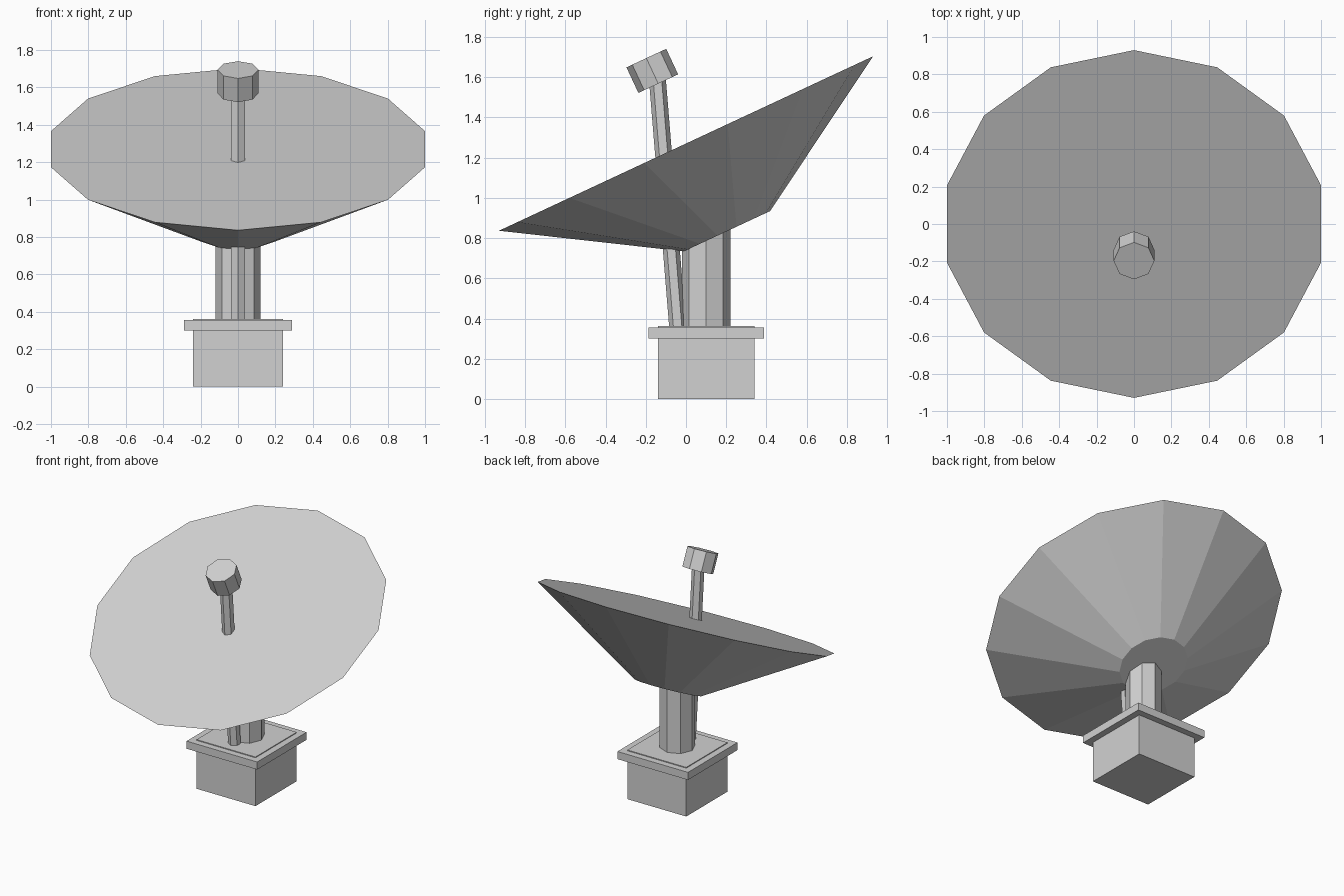
import bpy, math
from mathutils import Vector

if "Cube" in bpy.data.objects:
    bpy.data.objects.remove(bpy.data.objects["Cube"])

grey = bpy.data.materials.new("light_grey")
grey.diffuse_color = (0.64, 0.64, 0.64, 1)
grey.use_nodes = True
grey.node_tree.nodes["Principled BSDF"].inputs["Base Color"].default_value = grey.diffuse_color


def finish(name):
    ob = bpy.context.object
    ob.name = name
    ob.data.materials.append(grey)
    return ob


def box(name, size, y, z0, z1):
    """Square block of the given width, between two heights."""
    bpy.ops.mesh.primitive_cube_add(size=1, location=(0, y, (z0 + z1) / 2))
    ob = finish(name)
    ob.scale = (size, size, z1 - z0)
    return ob


def tapered(name, sides, r1, r2, start, end):
    """Prism or cone frustum between two (y, z) points, leaning about x."""
    a, b = Vector((0, *start)), Vector((0, *end))
    d = b - a
    bpy.ops.mesh.primitive_cone_add(
        vertices=sides, radius1=r1, radius2=r2, depth=d.length,
        location=(a + b) / 2, rotation=(math.atan2(-d.y, d.z), 0, 0))
    return finish(name)


BASE_Y = 0.10
TILT = math.radians(25)
axis = Vector((-math.sin(TILT), math.cos(TILT)))   # dish axis in (y, z)

# Plinth with an overhanging slab; the plinth top stands just proud of it
box("plinth", 0.48, BASE_Y, 0, 0.362)
box("plinth_slab", 0.575, BASE_Y, 0.30, 0.356)

# Octagonal post carrying the dish
tapered("post", 8, 0.12, 0.12, (BASE_Y, 0.34), (BASE_Y, 0.93))

# Dish: wide tilted frustum with a flat face
rim = Vector((0, 1.27))
tapered("dish", 14, 0.237, 1.0257, rim - axis * 0.481, rim)

# Leaning feed rod and its receiver head
tapered("feed_rod", 6, 0.042, 0.042, (-0.04, 0.34), (-0.143, 1.60))
head = Vector((-0.1675, 1.631))
tapered("receiver_head", 8, 0.109, 0.109, head - axis * 0.07, head + axis * 0.07)
